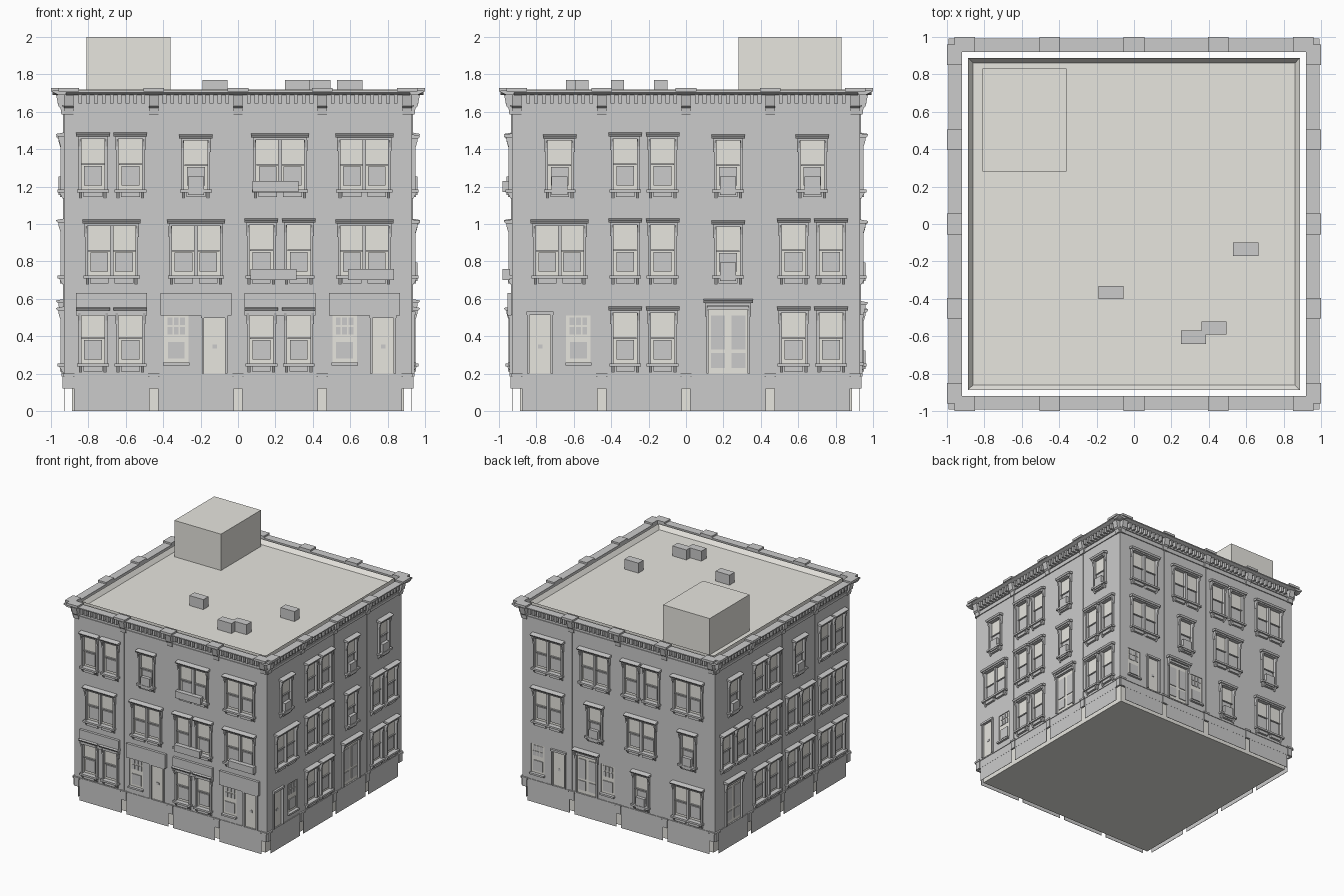
import bpy, bmesh, math
from mathutils import Matrix, Vector

if "Cube" in bpy.data.objects:
    bpy.data.objects.remove(bpy.data.objects["Cube"])

WALL = 0.93
BAYS = (-0.675, -0.225, 0.225, 0.675)
COLS = (-0.905, -0.45, 0.0, 0.45, 0.905)
parts = {}
stone = bpy.data.materials.new("pale_stone")
stone.diffuse_color = (0.8, 0.79, 0.74, 1)
stone.use_nodes = True
stone.node_tree.nodes["Principled BSDF"].inputs["Base Color"].default_value = stone.diffuse_color
side = 0


def prism(part, u, w, prof):
    """Extrude a (depth, z) profile across width w at position u on the current side."""
    bm = parts.setdefault(part, bmesh.new())
    rot = Matrix.Rotation(side * math.pi / 2, 4, 'Z')
    rows = [[bm.verts.new(rot @ Vector((x, -WALL - d, z))) for d, z in prof]
            for x in (u - w / 2, u + w / 2)]
    n = len(prof)
    bm.faces.new(rows[0])
    bm.faces.new(rows[1][::-1])
    for i in range(n):
        j = (i + 1) % n
        bm.faces.new((rows[0][i], rows[1][i], rows[1][j], rows[0][j]))


def box(part, u, w, z0, z1, d0, d1):
    prism(part, u, w, [(d0, z0), (d1, z0), (d1, z1), (d0, z1)])


def wall_cell(u0, u1, z0, z1, holes):
    """Thin wall panel with rectangular openings (u, w, bottom, top)."""
    x = u0
    for u, w, a, b in sorted(holes):
        box("wall_panels", (x + u - w / 2) / 2, u - w / 2 - x, z0, z1, -0.01, 0)
        if a > z0:
            box("wall_panels", u, w, z0, a, -0.01, 0)
        box("wall_panels", u, w, b, z1, -0.01, 0)
        x = u + w / 2
    box("wall_panels", (x + u1) / 2, u1 - x, z0, z1, -0.01, 0)


def hood(u, w, z):
    box("window_hoods", u, w + 0.025, z, z + 0.012, 0, 0.028)
    prism("window_hoods", u, w + 0.045,
          [(0, z + 0.012), (0.034, z + 0.012), (0.044, z + 0.026), (0, z + 0.034)])
    for s in (-1, 1):
        prism("hood_brackets", u + s * (w / 2 + 0.006), 0.014,
              [(0, z - 0.06), (0.012, z - 0.06), (0.03, z), (0, z)])


def window(u, w, z0, z1, panes=1, air_box=False):
    """Sash window with jambs, hood and bracketed sill; returns its opening."""
    zm = (z0 + z1) / 2
    box("window_glass", u, w, z0, z1, -0.01, -0.007)
    for s in (-1, 1):
        box("window_jambs", u + s * (w / 2 + 0.002), 0.014, z0, z1, -0.006, 0.018)
    for i in range(panes):
        pw = w / panes
        c = u - w / 2 + pw * (i + 0.5)
        box("window_sashes", c, pw - 0.012, zm - 0.004, zm + 0.004, -0.008, 0.004)
        box("window_sashes", c, 0.095, z0 + 0.02, zm - 0.01, -0.008, 0.002)
        if i:
            box("window_mullions", c - pw / 2, 0.02, z0, z1, -0.008, 0.016)
        box("sill_aprons", c, 0.1, z0 - 0.042, z0 - 0.016, 0, 0.02)
    hood(u, w, z1)
    box("window_sills", u, w + 0.035, z0 - 0.016, z0, 0, 0.034)
    for s in (-1, 1):
        prism("sill_brackets", u + s * (w / 2 - 0.002), 0.016,
              [(0, z0 - 0.05), (0.006, z0 - 0.05), (0.026, z0 - 0.016), (0, z0 - 0.016)])
    if air_box:
        box("window_boxes", u, 0.085, z0 - 0.03, z0 + 0.07, -0.005, 0.03)
    return (u, w, z0, z1)


def door(u, w, z1, leaves=1):
    """Door with frame, raised panels and a diamond ornament; returns its opening."""
    z0 = 0.2
    box("doors", u, w, z0, z1, -0.01, -0.006)
    for s in (-1, 1):
        box("door_frames", u + s * w / 2, 0.012, z0, z1, -0.008, 0.014)
    box("door_frames", u, w + 0.02, z1 - 0.006, z1 + 0.012, -0.008, 0.018)
    lw = w / leaves
    for i in range(leaves):
        c = u - w / 2 + lw * (i + 0.5)
        if leaves == 2:
            box("door_panels", c, lw * 0.68, z0 + 0.03, z0 + 0.11, -0.008, 0)
            box("door_panels", c, lw * 0.68, z0 + 0.13, z1 - 0.04, -0.008, 0)
        else:
            for k in (-1, 1):
                prism("door_ornaments", c + k * 0.006, 0.012,
                      [(-0.008, 0.335), (-0.002, 0.335), (-0.002, 0.355), (-0.008, 0.355)])
    if leaves == 2:
        hood(u, w, z1 + 0.015)
    return (u, w, z0, z1)


def small_window(u):
    box("window_glass", u, 0.13, 0.26, 0.51, -0.01, -0.007)
    for i in (-1, 0, 1):
        for z in (0.41, 0.46):
            box("shop_panes", u + i * 0.034, 0.026, z, z + 0.04, -0.008, -0.002)
    box("shop_panes", u, 0.09, 0.28, 0.37, -0.008, 0)
    box("window_sills", u, 0.14, 0.245, 0.26, 0, 0.02)
    return (u, 0.13, 0.26, 0.51)


def fill(kind, u, z):
    """A: two windows, B: joined pair, S: single, D/W: door and shop window."""
    if kind == 'A':
        return [window(u + s * 0.1, 0.135, z, z + 0.27) for s in (-1, 1)]
    if kind == 'B':
        return [window(u, 0.265, z, z + 0.265, 2)]
    if kind == 'S':
        return [window(u, 0.135, z, z + 0.26, 1, True)]
    if kind == 'WD':
        return [small_window(u - 0.105), door(u + 0.1, 0.125, 0.505)]
    if kind == 'DW':
        return [door(u - 0.105, 0.125, 0.52), small_window(u + 0.1)]
    if kind == 'EW':
        return [door(u - 0.08, 0.2, 0.54, 2), small_window(u + 0.12)]
    return [door(u, 0.22, 0.55, 2)]


# each side: ground, middle and top floor bays, left to right
LAYOUT = (
    (('A', 'WD', 'A', 'WD'), 'BBAB', 'ASBB'),
    (('DW', 'A', 'DD', 'A'), 'BASA', 'SASS'),
    (('WD', 'EW', 'S', 'B'), 'BSBS', 'BBAB'),
    (('DD', 'A', 'A', 'A'), 'AAAA', 'SASA'),
)
LEVELS = ((0.2, 0.64, 0.255), (0.64, 1.07, 0.725), (1.07, 1.6, 1.185))

for side in range(4):
    # walls and openings
    for floor, (z0, z1, sill) in zip(LAYOUT[side], LEVELS):
        for kind, u in zip(floor, BAYS):
            lo = -0.93 if u < -0.6 else u - 0.225
            hi = 0.93 if u > 0.6 else u + 0.225
            wall_cell(lo, hi, z0, z1, fill(kind, u, sill))
    # plinth skirts and base band
    for u in BAYS:
        box("plinth_skirts", u, 0.405, 0, 0.125, -0.003, 0)
    box("base_band", 0, 1.86, 0.12, 0.2, -0.01, 0.001)
    box("base_moulding", 0, 1.87, 0.188, 0.198, 0, 0.006)
    for u in COLS:
        v = max(-0.912, min(0.912, u))
        box("base_blocks", v, 0.046, 0.12, 0.186, 0, 0.008)
        box("base_blocks", v, 0.06, 0.186, 0.201, 0, 0.014)
        if abs(u) < 0.9:
            box("wall_seams", u, 0.01, 0.2, 1.59, 0, 0.004)
        # cornice brackets and caps
        prism("cornice_brackets", v, 0.05, [(0, 1.585), (0.014, 1.585), (0.018, 1.62),
              (0.03, 1.63), (0.042, 1.69), (0, 1.69)])
        box("cornice_caps", u, 0.11, 1.708, 1.728, -0.01, 0.069)
    # cornice
    box("cornice_moulding", 0, 1.875, 1.588, 1.612, -0.01, 0.008)
    box("cornice_frieze", 0, 1.86, 1.6, 1.7, -0.01, 0.002)
    box("cornice_moulding", 0, 1.88, 1.628, 1.636, 0, 0.01)
    prism("cornice_top", 0, 1.98, [(-0.01, 1.69), (0.03, 1.69), (0.06, 1.704),
          (0.06, 1.713), (-0.01, 1.713)])
    for u in BAYS:
        for i in range(9):
            box("cornice_dentils", u + (i - 4) * 0.042, 0.02, 1.645, 1.692, 0, 0.034)

# shop boards and balcony boxes on the front
side = 0
for u in BAYS:
    box("shop_boards", u, 0.38, 0.51, 0.632, 0.002, 0.024)
for u, z in ((0.2, 1.17), (0.19, 0.7), (0.71, 0.7)):
    box("planters", u, 0.245, z, z + 0.06, 0.01, 0.05)

for name, bm in parts.items():
    bmesh.ops.recalc_face_normals(bm, faces=bm.faces)
    me = bpy.data.meshes.new(name)
    bm.to_mesh(me)
    bm.free()
    if name in ("window_glass", "doors"):
        me.materials.append(stone)
    bpy.context.collection.objects.link(bpy.data.objects.new(name, me))


def block(name, x0, x1, y0, y1, z0, z1, mat=None, inset=0):
    bm = bmesh.new()
    bmesh.ops.create_cube(bm, size=1)
    for v in bm.verts:
        v.co = ((x0 + x1) / 2 + v.co.x * (x1 - x0), (y0 + y1) / 2 + v.co.y * (y1 - y0),
                (z0 + z1) / 2 + v.co.z * (z1 - z0))
    if inset:
        top = max(bm.faces, key=lambda f: f.calc_center_median().z)
        bmesh.ops.inset_region(bm, faces=[top], thickness=inset, depth=0)
        bmesh.ops.translate(bm, verts=top.verts, vec=(0, 0, -0.035))
    me = bpy.data.meshes.new(name)
    bm.to_mesh(me)
    bm.free()
    if mat:
        me.materials.append(mat)
    bpy.context.collection.objects.link(bpy.data.objects.new(name, me))


# inner core with sunken roof, stair house and roof vents
block("core_and_roof", -0.888, 0.888, -0.888, 0.888, 0, 1.718, stone, 0.038)
block("stair_house", -0.81, -0.36, 0.28, 0.83, 1.68, 2.0, stone)
for x, y in ((0.53, -0.17), (-0.19, -0.4), (0.25, -0.64), (0.36, -0.59)):
    block("roof_vent", x, x + 0.135, y, y + 0.07, 1.68, 1.77)
